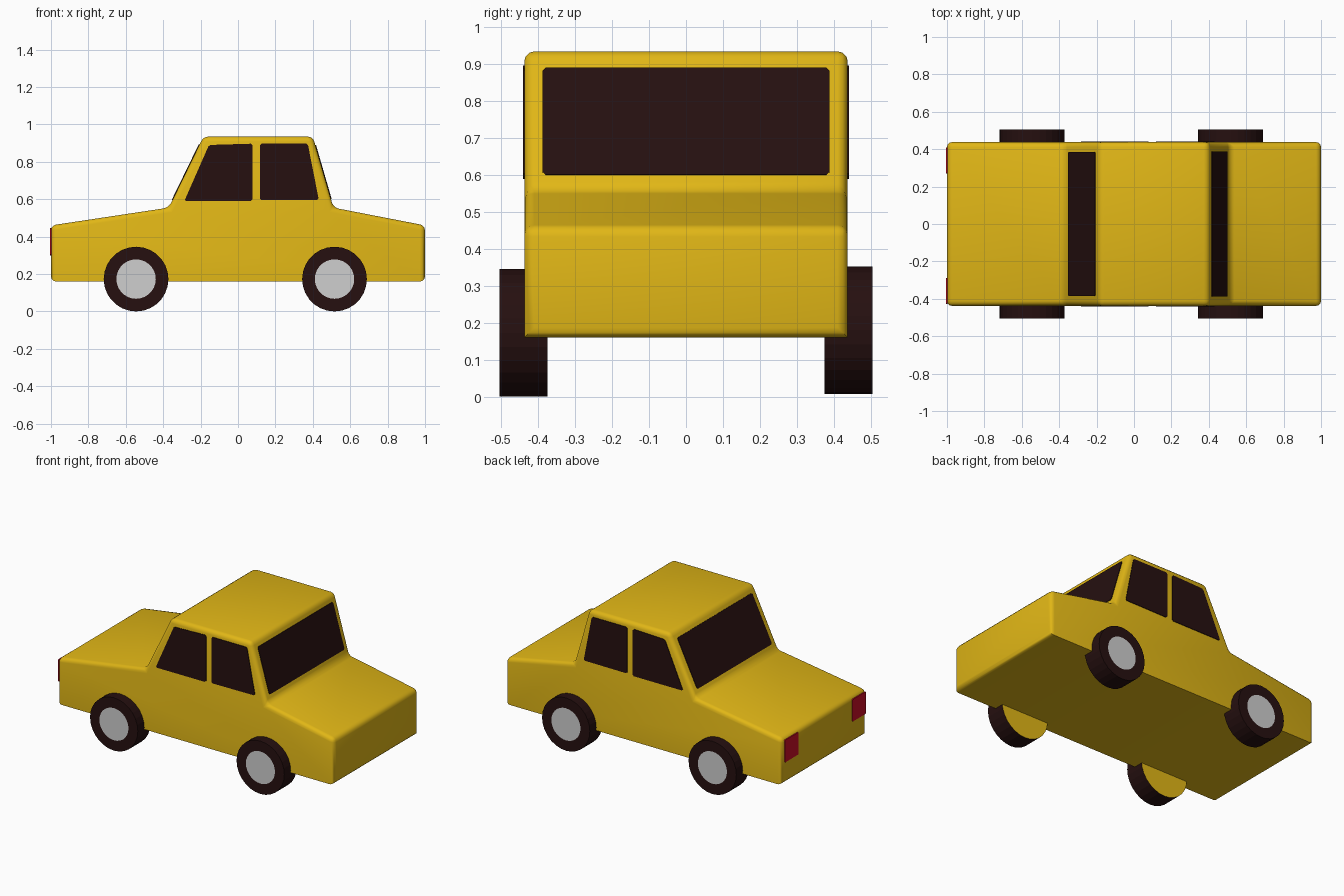
import bpy, bmesh, math
from mathutils import Vector, Matrix

if "Cube" in bpy.data.objects:
    bpy.data.objects.remove(bpy.data.objects["Cube"])


def material(name, rgb):
    m = bpy.data.materials.new(name)
    m.diffuse_color = (*rgb, 1.0)
    m.use_nodes = True
    m.node_tree.nodes["Principled BSDF"].inputs["Base Color"].default_value = m.diffuse_color
    return m


YELLOW = material("yellow_paint", (0.75, 0.47, 0.008))
DARK = material("dark_rubber_and_glass", (0.019, 0.005, 0.005))
GREY = material("hub_grey", (0.62, 0.62, 0.62))
RED = material("light_red", (0.60, 0.004, 0.02))

HALF_W = 0.438


def finish(name, bm, mats):
    mesh = bpy.data.meshes.new(name)
    bm.to_mesh(mesh)
    bm.free()
    obj = bpy.data.objects.new(name, mesh)
    bpy.context.collection.objects.link(obj)
    for m in mats:
        mesh.materials.append(m)
    return obj


def extrude_face(bm, face, vec):
    res = bmesh.ops.extrude_face_region(bm, geom=[face])
    verts = [g for g in res["geom"] if isinstance(g, bmesh.types.BMVert)]
    bmesh.ops.translate(bm, verts=verts, vec=vec)
    bmesh.ops.recalc_face_normals(bm, faces=bm.faces[:])


def plate(name, points, outward, mat, corner=0.008):
    """Thin painted plate with clipped corners, standing just proud of the body."""
    bm = bmesh.new()
    n = Vector(outward).normalized()
    verts = [bm.verts.new(Vector(p) - n * 0.003) for p in points]
    bm.faces.new(verts)
    bmesh.ops.bevel(bm, geom=verts, offset=corner, segments=1, affect='VERTICES')
    bm.faces.ensure_lookup_table()
    extrude_face(bm, bm.faces[0], n * 0.007)
    return finish(name, bm, [mat])


# Body: side profile extruded across the width, edges rounded
profile = [(-1, 0.16), (1, 0.16), (1, 0.46), (0.51, 0.555),
           (0.40, 0.935), (-0.185, 0.935), (-0.37, 0.555), (-1, 0.46)]
bm = bmesh.new()
side = bm.faces.new([bm.verts.new((x, -HALF_W, z)) for x, z in profile])
extrude_face(bm, side, (0, 2 * HALF_W, 0))
rounded = [e for e in bm.edges
           if not (all(v.co.z < 0.17 for v in e.verts)
                   and abs(e.verts[0].co.x - e.verts[1].co.x) > 1)]
bmesh.ops.bevel(bm, geom=rounded, offset=0.027, segments=3, profile=0.5,
                affect='EDGES', clamp_overlap=True)
bmesh.ops.recalc_face_normals(bm, faces=bm.faces[:])
body = finish("car_body", bm, [YELLOW])
bpy.context.view_layer.objects.active = body
body.select_set(True)
bpy.ops.object.shade_smooth_by_angle(angle=math.radians(40))
body.select_set(False)

# Side windows, mirrored to both sides
windows = {
    "large_slope_window": [(-0.287, 0.59), (0.077, 0.59), (0.077, 0.897), (-0.155, 0.89)],
    "small_slope_window": [(0.117, 0.595), (0.432, 0.597), (0.373, 0.897), (0.117, 0.897)],
}
for s, label in ((-1, "front"), (1, "back")):
    for name, pts in windows.items():
        plate(f"{label}_{name}", [(x, s * HALF_W, z) for x, z in pts], (0, s, 0), DARK)


# Windscreens on the sloping cabin ends
def screen(name, low, high, z0, z1, half):
    (xa, za), (xb, zb) = low, high
    at = lambda z: xa + (xb - xa) * (z - za) / (zb - za)
    sign = 1 if xa > 0 else -1
    normal = (sign * (zb - za), 0, abs(xb - xa))
    plate(name, [(at(z0), -half, z0), (at(z0), half, z0),
                 (at(z1), half, z1), (at(z1), -half, z1)], normal, DARK)


screen("right_windscreen", (0.51, 0.555), (0.40, 0.935), 0.60, 0.89, 0.388)
screen("left_windscreen", (-0.37, 0.555), (-0.185, 0.935), 0.596, 0.893, 0.386)

# Red lamps on the left end
for i, (y0, y1) in enumerate(((-0.428, -0.29), (0.27, 0.41))):
    plate(f"red_lamp_{i + 1}", [(-1, y0, 0.30), (-1, y1, 0.30),
                                (-1, y1, 0.445), (-1, y0, 0.445)], (-1, 0, 0), RED, 0.004)


# Wheels: dark tyre, flush grey hub outside, yellow disc inside
def wheel(name, x, s, radius=0.173, hub=0.105, sides=28):
    bm = bmesh.new()
    place = (Matrix.Translation((x, s * 0.44, 0.173 if s < 0 else 0.180))
             @ Matrix.Rotation(-s * math.pi / 2, 4, 'X'))
    bmesh.ops.create_cone(bm, cap_ends=True, segments=sides, radius1=radius,
                          radius2=radius, depth=0.13, matrix=place)
    bmesh.ops.recalc_face_normals(bm, faces=bm.faces[:])
    outer = next(f for f in bm.faces if f.normal.y * s > 0.9)
    inner = next(f for f in bm.faces if f.normal.y * s < -0.9)
    inner.material_index = 2
    bmesh.ops.inset_region(bm, faces=[outer],
                           thickness=(radius - hub) * math.cos(math.pi / sides))
    outer.material_index = 1
    return finish(name, bm, [DARK, GREY, YELLOW])


for s, label in ((-1, "front"), (1, "back")):
    wheel(f"{label}_left_wheel", -0.545, s)
    wheel(f"{label}_right_wheel", 0.516, s)
